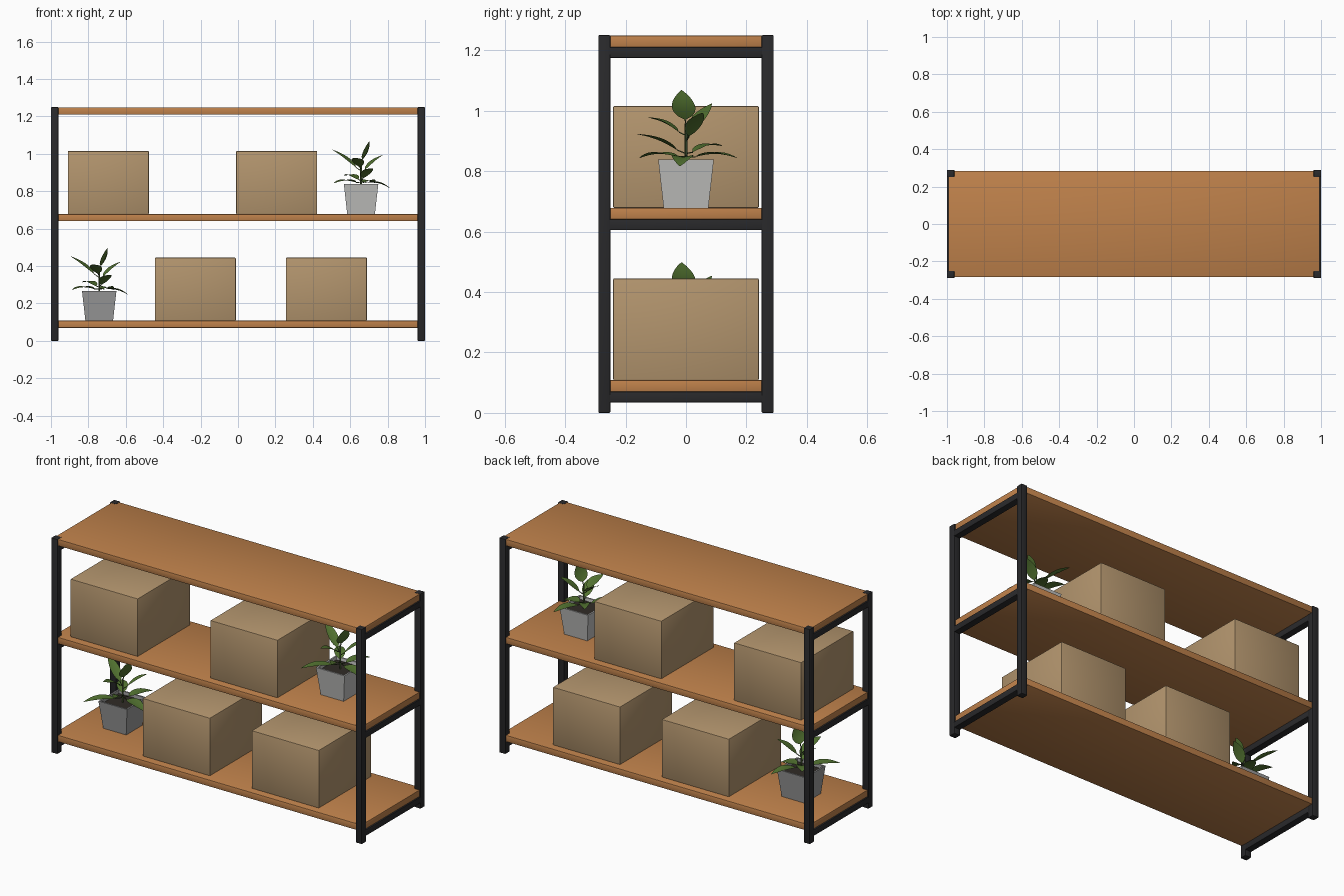
import bpy, bmesh, math
from mathutils import Vector

if "Cube" in bpy.data.objects:
    bpy.data.objects.remove(bpy.data.objects["Cube"])


def material(name, rgb):
    m = bpy.data.materials.new(name)
    m.diffuse_color = (*rgb, 1)
    m.use_nodes = True
    m.node_tree.nodes["Principled BSDF"].inputs["Base Color"].default_value = m.diffuse_color
    return m


WOOD = material("warm wood", (0.52, 0.22, 0.07))
METAL = material("black metal", (0.022, 0.022, 0.024))
CARD = material("cardboard", (0.45, 0.30, 0.155))
POT_LIGHT = material("light grey pot", (0.52, 0.52, 0.51))
POT_DARK = material("mid grey pot", (0.32, 0.32, 0.32))
SOIL = material("dark soil", (0.03, 0.024, 0.02))
LEAF = material("leaf green", (0.085, 0.17, 0.03))
STEM = material("stem green", (0.05, 0.085, 0.025))


def finish(name, bm, mats, smooth=None):
    bmesh.ops.recalc_face_normals(bm, faces=bm.faces)
    mesh = bpy.data.meshes.new(name)
    bm.to_mesh(mesh)
    bm.free()
    for m in mats:
        mesh.materials.append(m)
    ob = bpy.data.objects.new(name, mesh)
    bpy.context.collection.objects.link(ob)
    if smooth:
        bpy.context.view_layer.objects.active = ob
        ob.select_set(True)
        bpy.ops.object.shade_smooth_by_angle(angle=smooth)
        ob.select_set(False)
    return ob


def box(name, x, y, z, mat, bevel=0.003):
    """Bevelled box from (min, max) ranges."""
    bm = bmesh.new()
    bmesh.ops.create_cube(bm, size=1)
    for v in bm.verts:
        for i, r in enumerate((x, y, z)):
            v.co[i] = r[0] if v.co[i] < 0 else r[1]
    bmesh.ops.bevel(bm, geom=bm.edges[:], offset=bevel, segments=2,
                    profile=0.5, affect='EDGES')
    return finish(name, bm, [mat], math.radians(40))


# Frame: four posts, three side rails per end
for sx in (-1, 1):
    xr = sorted((sx * 0.96, sx * 1.0))
    for sy in (-1, 1):
        box("post", xr, sorted((sy * 0.25, sy * 0.29)), (0, 1.25), METAL, 0.004)
    for z in (0.07, 0.64, 1.21):
        box("side_rail", xr, (-0.252, 0.252), (z - 0.035, z), METAL, 0.002)

# Shelves
for z in (0.07, 0.64, 1.21):
    box("shelf", (-0.993, 0.993), (-0.283, 0.283), (z, z + 0.038), WOOD)

# Cardboard boxes
for x, z in ((-0.91, 0.68), (-0.01, 0.68), (-0.445, 0.11), (0.256, 0.11)):
    box("storage_box", (x, x + 0.433), (-0.241, 0.241), (z - 0.002, z + 0.335), CARD, 0.004)


def pot(name, origin, mat):
    """Square tapered planter: outer wall, rim, inner wall, soil."""
    bm = bmesh.new()
    rings = []
    for h, z in ((0.074, 0), (0.092, 0.16), (0.083, 0.16), (0.081, 0.142)):
        rings.append([bm.verts.new(origin + Vector((sx * h, sy * h, z)))
                      for sx, sy in ((-1, -1), (1, -1), (1, 1), (-1, 1))])
    bm.faces.new(rings[0])
    for a, b in zip(rings, rings[1:]):
        for i in range(4):
            j = (i + 1) % 4
            bm.faces.new((a[i], a[j], b[j], b[i]))
    bm.faces.new(rings[-1]).material_index = 1
    finish(name, bm, [mat, SOIL])


def tube(bm, a, b, r, sides=6):
    """Thin round stalk from a to b."""
    d = (b - a).normalized()
    u = d.orthogonal().normalized()
    w = d.cross(u)
    rings = [[bm.verts.new(p + r * (math.cos(t) * u + math.sin(t) * w))
              for t in (2 * math.pi * k / sides for k in range(sides))] for p in (a, b)]
    for i in range(sides):
        j = (i + 1) % sides
        bm.faces.new((rings[0][i], rings[0][j], rings[1][j], rings[1][i]))


def leaf(bm, base, tip, width, arch, n=8):
    """Pointed oval blade with a folded midrib and a gentle arch."""
    d = tip - base
    side = d.cross(Vector((0, 0, 1))).normalized()
    up = side.cross(d).normalized()
    rows = []
    for k in range(n + 1):
        t = k / n
        half = width / 2 * math.sin(math.pi * t ** 0.8) ** 0.8 if 0 < k < n else 0.001
        mid = base + d * t + up * arch * math.sin(math.pi * t)
        rows.append([bm.verts.new(mid + side * s * half + up * abs(s) * half * 0.2)
                     for s in (-1, 0, 1)])
    for a, b in zip(rows, rows[1:]):
        for i in (0, 1):
            bm.faces.new((a[i], a[i + 1], b[i + 1], b[i]))


# Leaves: stalk height, tip offset, width, arch
LEAVES = (
    (0.27, (0.045, -0.015, 0.39), 0.082, -0.008),
    (0.23, (-0.155, 0.085, 0.345), 0.055, 0.005),
    (0.24, (-0.035, -0.13, 0.30), 0.065, 0.008),
    (0.22, (0.115, 0.055, 0.315), 0.06, 0.005),
    (0.18, (0.06, -0.165, 0.245), 0.06, 0.008),
    (0.18, (-0.09, 0.12, 0.205), 0.06, 0.012),
    (0.17, (-0.145, -0.155, 0.165), 0.06, 0.012),
    (0.17, (0.075, 0.17, 0.165), 0.06, 0.012),
    (0.175, (0.155, -0.02, 0.138), 0.07, 0.012),
)


def plant(origin, pot_mat):
    pot("plant_pot", origin, pot_mat)
    stem = bmesh.new()
    tube(stem, origin + Vector((0, 0, 0.14)), origin + Vector((0, 0, 0.28)), 0.005)
    blades = bmesh.new()
    for z, tip, width, arch in LEAVES:
        root, end = origin + Vector((0, 0, z)), origin + Vector(tip)
        base = root.lerp(end, 0.18)
        tube(stem, root, base, 0.0025, 4)
        leaf(blades, base, end, width, arch)
    finish("plant_stem", stem, [STEM], math.radians(60))
    finish("plant_leaves", blades, [LEAF], math.radians(30))


# Potted plants
plant(Vector((0.658, 0, 0.678)), POT_LIGHT)
plant(Vector((-0.742, 0, 0.108)), POT_DARK)
